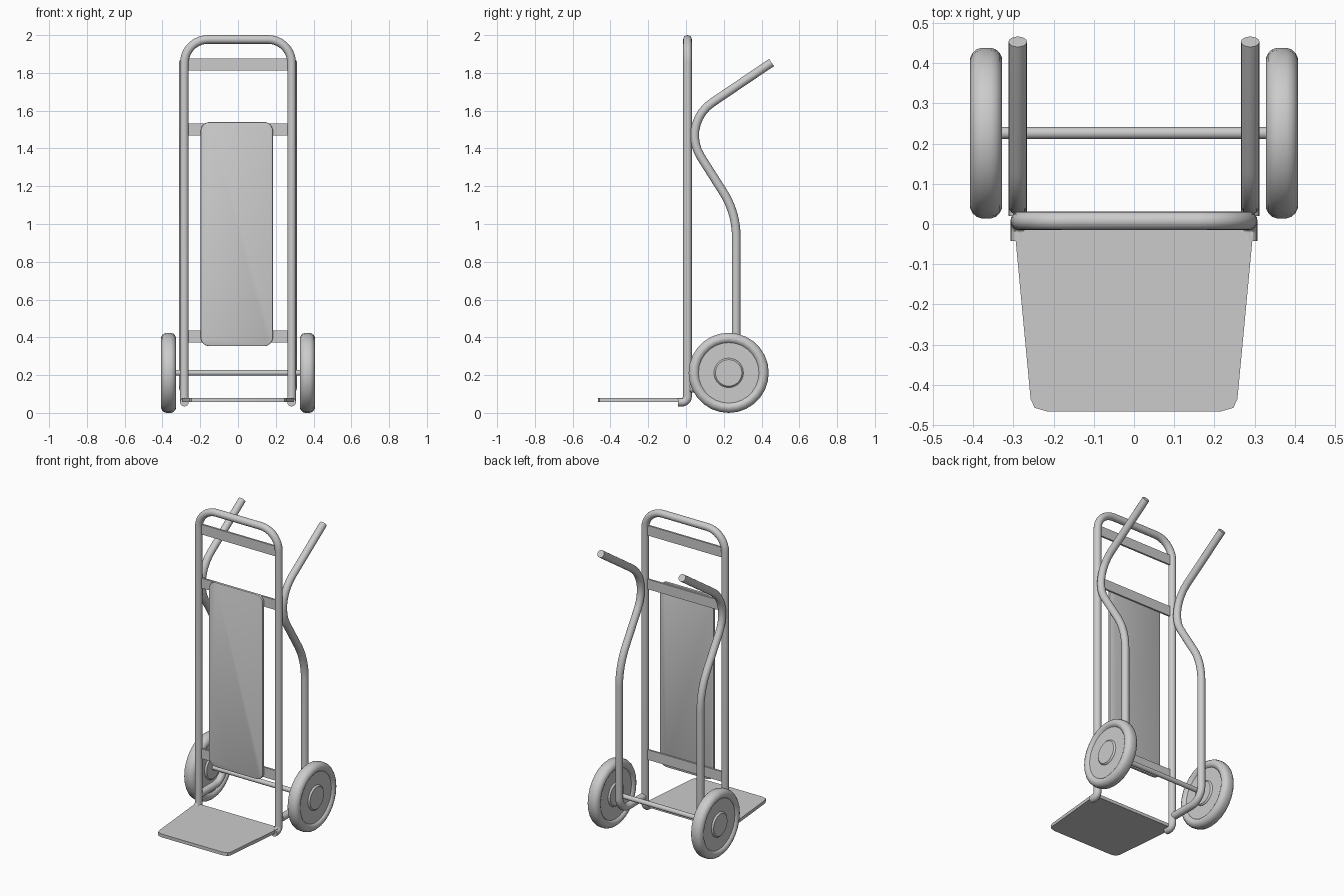
import bpy, bmesh, math
from mathutils import Vector, Matrix

if "Cube" in bpy.data.objects:
    bpy.data.objects.remove(bpy.data.objects["Cube"])

TUBE = 0.023


def finish(obj, angle=40):
    bpy.ops.object.select_all(action='DESELECT')
    obj.select_set(True)
    bpy.context.view_layer.objects.active = obj
    bpy.ops.object.convert(target='MESH')
    bpy.ops.object.shade_smooth_by_angle(angle=math.radians(angle))
    return obj


def fillet(corners, radii, steps=9):
    """Round the inner corners of a polyline with true arcs."""
    pts = [Vector(c) for c in corners]
    out = [pts[0]]
    for i, r in enumerate(radii, 1):
        p = pts[i]
        a, b = (pts[i - 1] - p).normalized(), (pts[i + 1] - p).normalized()
        half = a.angle(b) / 2
        centre = p + (a + b).normalized() * r / math.sin(half)
        start = p + a * r / math.tan(half) - centre
        end = p + b * r / math.tan(half) - centre
        out += [centre + start.slerp(end, k / steps) * r / start.slerp(end, k / steps).length
                for k in range(steps + 1)]
    return out + [pts[-1]]


def tube(name, points, radius=TUBE):
    cu = bpy.data.curves.new(name, 'CURVE')
    cu.dimensions = '3D'
    cu.bevel_depth = radius
    cu.bevel_resolution = 6
    cu.use_fill_caps = True
    sp = cu.splines.new('POLY')
    sp.points.add(len(points) - 1)
    for q, p in zip(sp.points, points):
        q.co = (*p, 1)
    obj = bpy.data.objects.new(name, cu)
    bpy.context.collection.objects.link(obj)
    return finish(obj)


def mesh_object(name, bm):
    bmesh.ops.recalc_face_normals(bm, faces=bm.faces)
    me = bpy.data.meshes.new(name)
    bm.to_mesh(me)
    bm.free()
    obj = bpy.data.objects.new(name, me)
    bpy.context.collection.objects.link(obj)
    return obj


def slab(name, outline, depth, bevel=0.0):
    """Extrude a flat outline along the vector depth."""
    bm = bmesh.new()
    face = bm.faces.new([bm.verts.new(p) for p in outline])
    new = bmesh.ops.extrude_face_region(bm, geom=[face], use_keep_orig=True)
    bmesh.ops.translate(bm, vec=depth, verts=[v for v in new['geom'] if isinstance(v, bmesh.types.BMVert)])
    obj = mesh_object(name, bm)
    if bevel:
        mod = obj.modifiers.new('edge', 'BEVEL')
        mod.width, mod.segments, mod.limit_method = bevel, 2, 'ANGLE'
        mod.angle_limit = math.radians(50)
    return finish(obj, 35)


def wheel(name, x):
    # half profile (axial offset, radius), hub to tread, then mirrored
    half = [(.036, 0), (.036, .07), (.031, .076), (.026, .078), (.026, .160), (.034, .166),
            (.039, .176), (.040, .186), (.034, .199), (.024, .208), (.012, .212)]
    prof = half + [(-a, r) for a, r in reversed(half)]
    bm = bmesh.new()
    vs = [bm.verts.new((a, r, 0)) for a, r in prof]
    edges = [bm.edges.new(e) for e in zip(vs, vs[1:])]
    bmesh.ops.spin(bm, geom=vs + edges, cent=(0, 0, 0), axis=(1, 0, 0),
                   angle=math.tau, steps=28, use_merge=True)
    bmesh.ops.remove_doubles(bm, verts=bm.verts, dist=1e-5)
    bmesh.ops.translate(bm, vec=(x, .226, .212), verts=bm.verts)
    return finish(mesh_object(name, bm), 32)


# Upright hoop frame, feet bent forward under the toe plate
X, Y = 0.284, 0.008
tube('main_frame', fillet(
    [(-X, -.042, .057), (-X, Y, .057), (-X, Y, 1.977), (X, Y, 1.977), (X, Y, .057), (X, -.042, .057)],
    [.03, .125, .125, .03]))

# Side pieces: bent handles and wheels
for side, s in (('left', -1), ('right', 1)):
    h = .289 * s
    tube(side + '_handle', fillet(
        [(h, .02, .13), (h, .266, .13), (h, .266, 1.06), (h, -.031, 1.528), (h, .453, 1.855)],
        [.09, .44, .21]))
    wheel(side + '_wheel', .3675 * s)

# Axle
tube('axle', [Vector((-.36, .226, .212)), Vector((.36, .226, .212))], .015)

# Toe plate with clipped front corners
right = [(.298, .0), (.257, -.435), (.247, -.457), (.215, -.466)]
outline = right + [(-x, y) for x, y in reversed(right)]
slab('toe_plate', [(x, y, .058) for x, y in outline], (0, 0, .021))

# Flat crossbars
for name, z in (('top', 1.845), ('middle', 1.5), ('lower', .404)):
    slab(name + '_crossbar', [(-.275, .003, z - .032), (.275, .003, z - .032),
                              (.275, .003, z + .032), (-.275, .003, z + .032)], (0, .012, 0))

# Back panel with rounded corners
x0, x1, z0, z1, r = -.198, .185, .353, 1.54, .048
corners = [(x1 - r, z1 - r, 0), (x0 + r, z1 - r, 90), (x0 + r, z0 + r, 180), (x1 - r, z0 + r, 270)]
panel = []
for cx, cz, a0 in corners:
    for k in range(7):
        a = math.radians(a0 + 15 * k)
        panel.append((cx + r * math.cos(a), -.013, cz + r * math.sin(a)))
slab('back_panel', panel, (0, .018, 0), .005)
